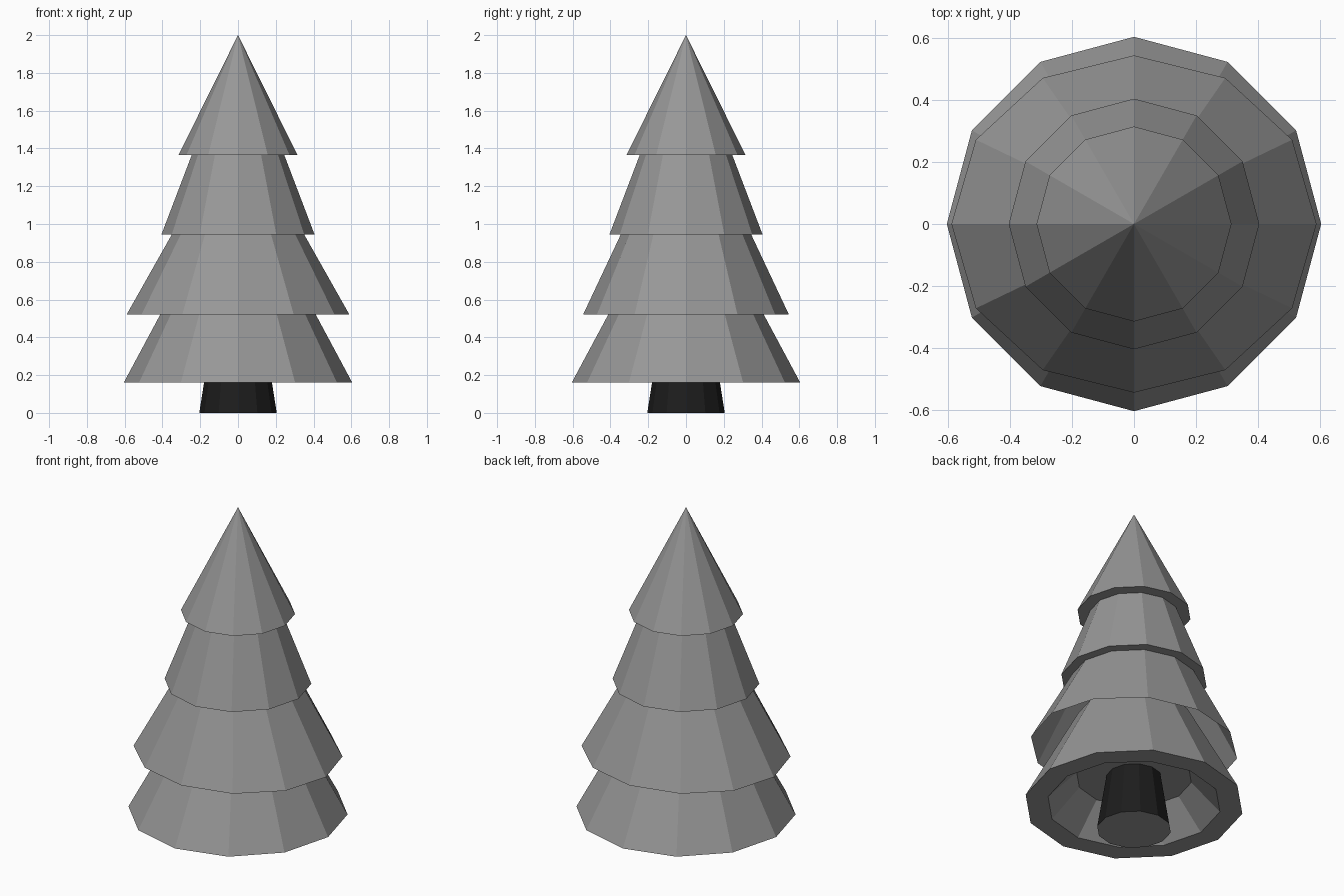
import bpy, bmesh, math

if "Cube" in bpy.data.objects:
    bpy.data.objects.remove(bpy.data.objects["Cube"])

SIDES = 12


def lathe(name, profile, mat, cap_start=False, cap_end=False):
    """Spin a profile of (radius_x, radius_y, z) into a faceted 12-sided shell."""
    bm = bmesh.new()
    rings = []
    for rx, ry, z in profile:
        if rx == 0:
            rings.append([bm.verts.new((0, 0, z))])
            continue
        rings.append([bm.verts.new((rx * math.cos(i * math.tau / SIDES),
                                    ry * math.sin(i * math.tau / SIDES), z))
                      for i in range(SIDES)])
    for a, b in zip(rings, rings[1:]):
        for i in range(SIDES):
            j = (i + 1) % SIDES
            if len(b) == 1:
                bm.faces.new((a[i], a[j], b[0]))
            else:
                bm.faces.new((a[i], a[j], b[j], b[i]))
    if cap_start:
        bm.faces.new(rings[0][::-1])
    if cap_end:
        bm.faces.new(rings[-1])
    me = bpy.data.meshes.new(name)
    bm.to_mesh(me)
    bm.free()
    me.materials.append(mat)
    ob = bpy.data.objects.new(name, me)
    bpy.context.collection.objects.link(ob)
    return ob


def material(name, value):
    m = bpy.data.materials.new(name)
    m.diffuse_color = (value, value, value, 1)
    m.use_nodes = True
    m.node_tree.nodes["Principled BSDF"].inputs["Base Color"].default_value = m.diffuse_color
    return m


foliage = material("foliage_grey", 0.31)
bark = material("dark_bark", 0.012)

# Trunk: dark tapered sides with a grey base
trunk = lathe("trunk", [(0.205, 0.205, 0), (0.153, 0.153, 0.33)], bark, cap_start=True)
trunk.data.materials.append(foliage)
for f in trunk.data.polygons:
    if f.normal.z < -0.9:
        f.material_index = 1

# Lowest tier: hollowed underside with a flat rim, top tucked into the next tier
lathe("lowest_branches", [(0.32, 0.32, 0.33), (0.48, 0.48, 0.16),
                          (0.605, 0.605, 0.16), (0.31, 0.31, 0.71)],
      foliage, cap_start=True, cap_end=True)

# Upper three tiers: one stepped shell, open below, slightly oval lower edge
lathe("upper_branches", [(0.59, 0.545, 0.52), (0.35, 0.345, 0.945),
                         (0.405, 0.405, 0.945), (0.245, 0.245, 1.365),
                         (0.315, 0.315, 1.365), (0, 0, 2.0)], foliage)
